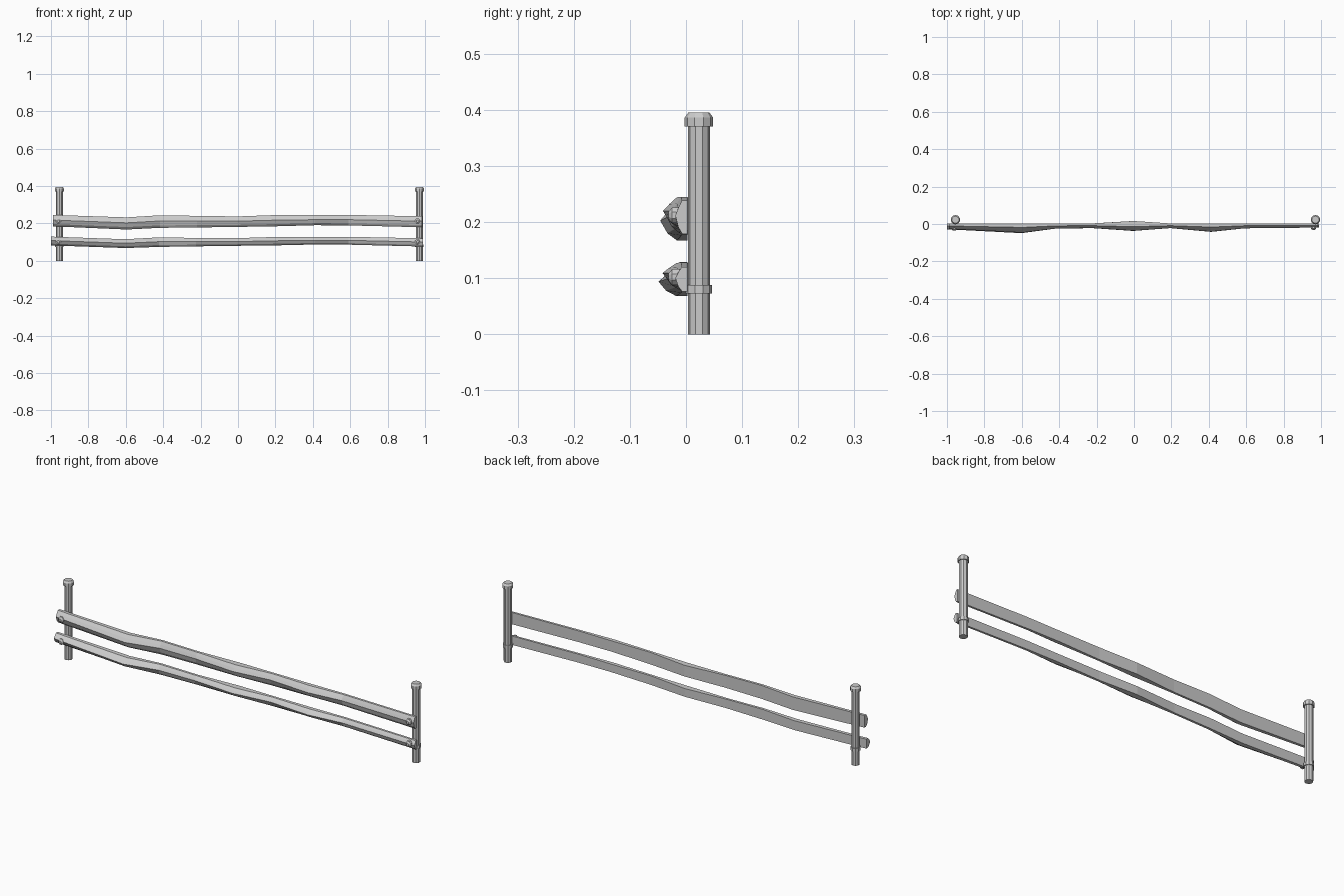
import bpy, bmesh, math

if "Cube" in bpy.data.objects:
    bpy.data.objects.remove(bpy.data.objects["Cube"])


def make_object(name, bm):
    bmesh.ops.recalc_face_normals(bm, faces=bm.faces)
    mesh = bpy.data.meshes.new(name)
    bm.to_mesh(mesh)
    bm.free()
    obj = bpy.data.objects.new(name, mesh)
    bpy.context.collection.objects.link(obj)
    return obj


def loft(name, rings):
    """Skin a list of equal-length point rings and cap both ends."""
    bm = bmesh.new()
    vs = [[bm.verts.new(p) for p in ring] for ring in rings]
    n = len(vs[0])
    for a, b in zip(vs, vs[1:]):
        for i in range(n):
            j = (i + 1) % n
            bm.faces.new((a[i], a[j], b[j], b[i]))
    bm.faces.new(vs[0])
    bm.faces.new(vs[-1])
    return make_object(name, bm)


def circle(r, n):
    return [(r * math.cos(2 * math.pi * (i + .5) / n),
             r * math.sin(2 * math.pi * (i + .5) / n)) for i in range(n)]


def turned(name, x, y, profile, n=10):
    """Vertical faceted turning from (radius, z) pairs."""
    return loft(name, [[(x + u, y + v, z) for u, v in circle(r, n)]
                       for r, z in profile])


def rail(name, x0, x1, stations):
    """Half-log rail: x, top, bottom, front and back at each station."""
    rings = []
    for x, t, b, f, k in stations:
        x = x0 + (x + 1) / 2 * (x1 - x0)
        h = t - b
        rings.append([(x, k, t), (x, f * .4, t), (x, f * .72, t - h * .22),
                      (x, f, b + h * .55), (x, f * .72, b + h * .2),
                      (x, f * .35, b), (x, k, b)])
    return loft(name, rings)


def nail(name, x, y, z):
    """Domed nail head facing forward."""
    return loft(name, [[(x + u, y - d, z + v) for u, v in circle(r, 8)]
                       for r, d in ((.015, -.012), (.015, .004), (.007, .010))])


# Posts with a top collar and a lower ring
for side, px in (("left", -.955), ("right", .97)):
    turned(side + "_post", px, .023, [(.0195, 0), (.0195, .392)])
    turned(side + "_post_cap", px, .023,
           [(.0255, .37), (.0255, .386), (.019, .395)])
    turned(side + "_post_ring", px, .023, [(.0235, .073), (.0235, .088)])

# Uneven half-log rails
rail("upper_rail", -.99, .985, [
    (-1, .245, .184, -.026, .003), (-.6, .232, .167, -.046, .003),
    (-.42, .243, .176, -.024, .003), (-.22, .240, .178, -.022, .003),
    (0, .237, .181, -.036, .016), (.2, .244, .184, -.022, .003),
    (.42, .244, .190, -.041, .003), (.6, .245, .189, -.023, .003),
    (1, .238, .179, -.019, .003)])
rail("lower_rail", -1, .99, [
    (-1, .129, .082, -.028, .003), (-.6, .115, .068, -.049, .003),
    (-.42, .125, .074, -.025, .003), (-.22, .122, .077, -.022, .003),
    (0, .121, .080, -.037, .016), (.2, .127, .082, -.022, .003),
    (.42, .127, .087, -.042, .003), (.6, .128, .086, -.023, .003),
    (1, .120, .076, -.019, .003)])

# Nail heads
for side, nx, ny in (("left", -.96, -.026), ("right", .96, -.021)):
    nail(side + "_upper_nail", nx, ny, .212)
    nail(side + "_lower_nail", nx, ny, .102)
